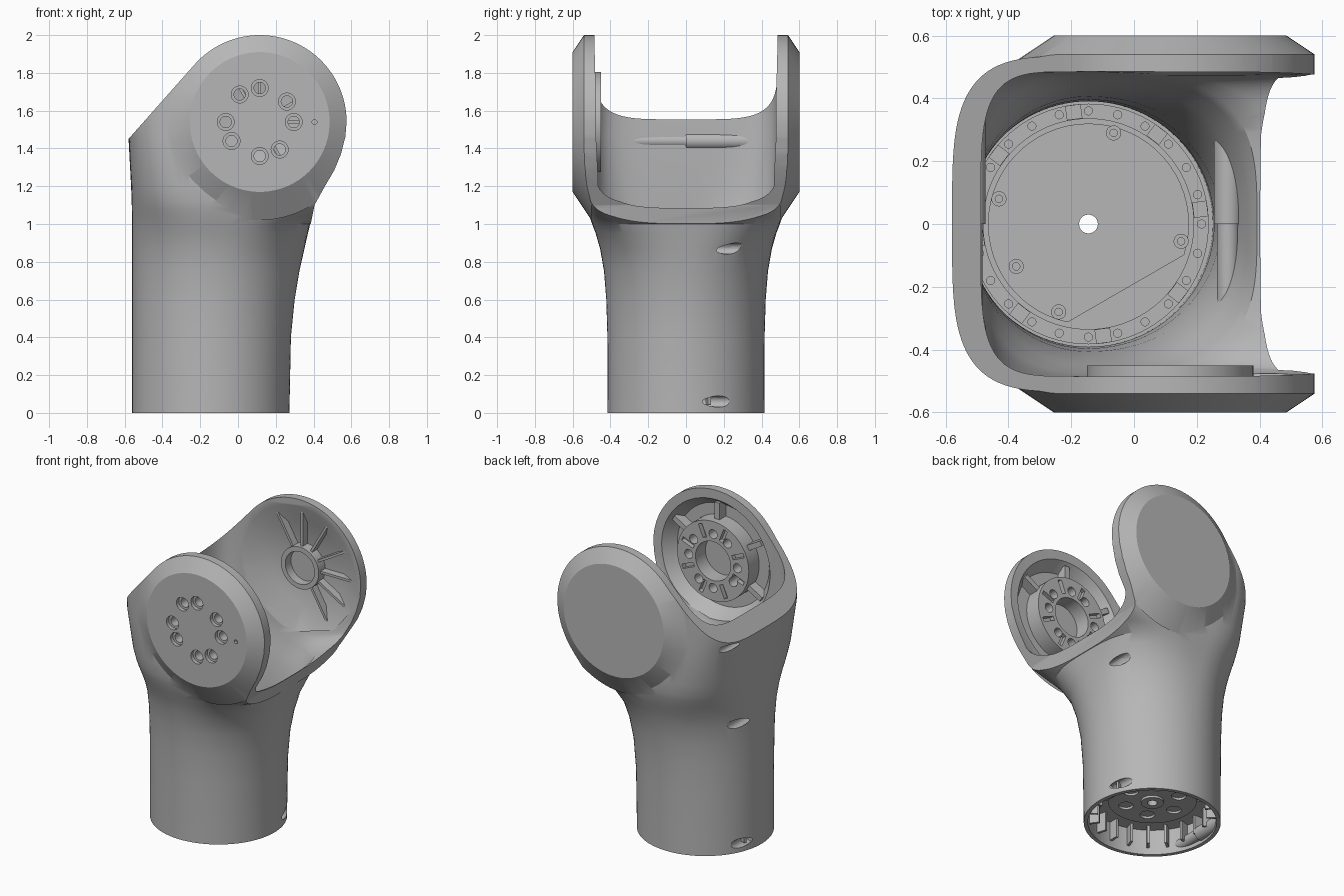
import bpy, bmesh
from math import cos, sin, pi, radians, copysign
from mathutils import Matrix, Vector

cube = bpy.data.objects.get("Cube")
if cube:
    bpy.data.objects.remove(cube, do_unlink=True)

grey = bpy.data.materials.new("light_grey")
grey.use_nodes = True
grey.diffuse_color = (0.47, 0.47, 0.47, 1)
for node in grey.node_tree.nodes:
    if node.type == 'BSDF_PRINCIPLED':
        node.inputs["Base Color"].default_value = grey.diffuse_color
        node.inputs["Roughness"].default_value = 0.6

TX = -0.145                 # tube axis
JX, JZ = 0.115, 1.54        # joint axis
parts = []


def finish(name, bm):
    bmesh.ops.recalc_face_normals(bm, faces=bm.faces)
    me = bpy.data.meshes.new(name)
    bm.to_mesh(me)
    bm.free()
    me.materials.append(grey)
    ob = bpy.data.objects.new(name, me)
    bpy.context.collection.objects.link(ob)
    parts.append(ob)
    return ob


def loft(name, sections, closed, n=96):
    """Skin superellipses (z, left, right, half depth, left power, right power)."""
    bm = bmesh.new()
    rings = []
    for z, left, right, b, pl, pr in sections:
        ring = []
        for i in range(n):
            c, s = cos(2 * pi * i / n), sin(2 * pi * i / n)
            a, p = (right - TX, pr) if c > 0 else (TX - left, pl)
            ring.append(bm.verts.new((TX + a * copysign(abs(c) ** (2 / p), c),
                                      b * copysign(abs(s) ** (2 / p), s), z)))
        rings.append(ring)
    pairs = list(zip(rings, rings[1:]))
    if closed:
        pairs.append((rings[-1], rings[0]))
    else:
        bm.faces.new(rings[0])
        bm.faces.new(rings[-1])
    for lo, hi in pairs:
        for i in range(n):
            j = (i + 1) % n
            bm.faces.new((lo[i], lo[j], hi[j], hi[i]))
    return finish(name, bm)


def prism(name, pts, place, depth):
    """Extrude an outline; place maps 2D points to 3D, depth is the vector."""
    bm = bmesh.new()
    face = bm.faces.new([bm.verts.new(place(*p)) for p in pts])
    out = bmesh.ops.extrude_face_region(bm, geom=[face])
    verts = [v for v in out["geom"] if isinstance(v, bmesh.types.BMVert)]
    bmesh.ops.translate(bm, verts=verts, vec=depth)
    return finish(name, bm)


def cone(name, p0, p1, r0, r1=None, seg=48):
    bm = bmesh.new()
    p0, p1 = Vector(p0), Vector(p1)
    axis = p1 - p0
    turn = axis.to_track_quat('Z', 'Y').to_matrix().to_4x4()
    bmesh.ops.create_cone(bm, cap_ends=True, segments=seg, radius1=r0,
                          radius2=r0 if r1 is None else r1, depth=axis.length,
                          matrix=Matrix.Translation((p0 + p1) / 2) @ turn)
    return finish(name, bm)


def box(name, centre, size, turn):
    bm = bmesh.new()
    bmesh.ops.create_cube(bm, size=1, matrix=turn @ Matrix.Translation(centre)
                          @ Matrix.Diagonal((*size, 1)))
    return finish(name, bm)


def combine(ob, tool, op='DIFFERENCE'):
    mod = ob.modifiers.new("cut", 'BOOLEAN')
    mod.operation, mod.solver, mod.object = op, 'EXACT', tool
    bpy.context.view_layer.objects.active = ob
    bpy.ops.object.modifier_apply(modifier=mod.name)
    parts.remove(tool)
    bpy.data.objects.remove(tool, do_unlink=True)


def joint(r, angle, y):
    """Point at a radius and angle around the joint axis."""
    return (JX + r * cos(angle), y, JZ + r * sin(angle))


def about_joint(deg):
    return Matrix.Translation((JX, 0, JZ)) @ Matrix.Rotation(-radians(deg), 4, 'Y')


def about_tube(deg):
    return Matrix.Translation((TX, 0, 0)) @ Matrix.Rotation(radians(deg), 4, 'Z')


# Hollow shell: round tube flaring into a deep fork (height, outer skin, inner skin)
wall = [
    (0, (-.56, .272, .415, 2, 2), (-.535, .247, .39, 2, 2)),
    (.4, (-.56, .28, .416, 2, 2), (-.535, .255, .391, 2, 2)),
    (.6, (-.56, .30, .422, 2, 2), (-.53, .275, .396, 2, 2)),
    (.75, (-.56, .325, .434, 2, 2.1), (-.528, .30, .406, 2, 2.1)),
    (.87, (-.56, .352, .455, 2.05, 2.3), (-.524, .325, .425, 2.05, 2.3)),
    (.95, (-.56, .37, .478, 2.15, 2.8), (-.52, .348, .443, 2.15, 2.5)),
    (1.0, (-.56, .382, .497, 2.25, 3.2), (-.517, .362, .457, 2.25, 2.8)),
    (1.04, (-.561, .46, .51, 2.35, 3.7), (-.514, .374, .466, 2.35, 3)),
    (1.08, (-.562, .58, .522, 2.5, 4), (-.511, .392, .474, 2.5, 3.3)),
    (1.12, (-.563, .72, .53, 2.65, 4), (-.508, .48, .48, 2.7, 3.6)),
    (1.2, (-.566, .9, .535, 3, 4), (-.503, .75, .485, 3.1, 4.5)),
    (1.46, (-.58, .95, .535, 3.8, 4), (-.488, .9, .485, 4.5, 6)),
    (2.2, (-.59, .95, .535, 4, 4), (-.486, .9, .485, 5, 6))]
outer = [(z, *o) for z, o, i in wall]
inner = [(z, *i) for z, o, i in wall]
middle = [[(a + b) / 2 for a, b in zip(o, i)] for o, i in zip(outer, inner)]
body = loft("fork_housing", outer + inner[::-1], True)

# Chamfered round cheeks on both arms
for s in (-1, 1):
    combine(body, cone("cheek", (JX, s * .5, JZ), (JX, s * .6, JZ), .52, .37, 96), 'UNION')

# Side outline: slanted back, round lobe, narrow neck
lobe = [joint(.46, radians(138 - 3 * i), 0)[::2] for i in range(47)]
outline = [(-.8, -.2), (-.8, 1.2), (-.58, 1.45)] + lobe + [
    (.568, 1.46), (.545, 1.37), (.51, 1.285), (.46, 1.2), (.405, 1.1), (.385, 1.0),
    (.4, .95), (.5, .9), (.5, -.2)]
combine(body, prism("outline", outline, lambda x, z: (x, -1, z), (0, 2, 0)), 'INTERSECT')

# Dished pockets inside both arms
combine(body, cone("front_pocket", (JX, -.475, JZ), (JX, -.56, JZ), .405, .34, 64))
combine(body, cone("rear_pocket", (JX, .475, JZ), (JX, .56, JZ), .43, .28, 64))

# Tangential screw holes that break out of the wall as ovals, with bosses inside
for x, z, r, length in ((.234, .06, .03, .25), (-.521, .06, .03, .25), (.3, .87, .03, .37),
                        (-.518, .87, .03, .37), (-.55, 1.44, .022, .37)):
    inset = .032 if z > 1 else 0
    boss = cone("screw_boss", (x + inset, 0, z), (x + inset, length, z), .045)
    tail = cone("boss_tail", (x + inset, -length, z), (x + inset, .01, z), .036)
    for ob in (boss, tail):
        combine(ob, loft("core", middle, False), 'INTERSECT')
    for ob in (body, boss):
        combine(ob, cone("screw_hole", (x, .06, z), (x, .6, z), r, seg=24))

# Drive hub inside the front arm, with a central bore
hub = cone("drive_hub", (JX, -.565, JZ), (JX, -.45, JZ), .265, seg=64)
combine(hub, cone("bore", (JX, -.555, JZ), (JX, -.4, JZ), .13))
for i in range(8):
    combine(hub, box("slot", (.2, -.45, 0), (.09, .06, .028), about_joint(45 * i + 22)))

# Counterbored bolt holes through the front cheek and the hub
for deg in (0, 37, 90, 126, 180, 214, 270, 306):
    a = radians(deg)
    combine(body, cone("counterbore", joint(.18, a, -.65), joint(.18, a, -.575), .045, seg=24))
    for ob in (body, hub):
        combine(ob, cone("bolt_hole", joint(.18, a, -.65), joint(.18, a, -.4), .03, seg=24))
combine(body, cone("pin_hole", joint(.29, 0, -.65), joint(.29, 0, -.58), .013, seg=16))

# Tabs around the drive hub
for deg in range(30, 250, 60):
    box("hub_tab", (.315, -.528, 0), (.12, .07, .035), about_joint(deg))

# Bearing ring and radial ribs inside the rear arm
ring = cone("bearing_ring", (JX, .565, JZ), (JX, .49, JZ), .14)
combine(ring, cone("ring_bore", (JX, .55, JZ), (JX, .4, JZ), .108))
for deg in range(-60, 121, 30):
    box("arm_rib", (.26, .535, 0), (.26, .05, .016), about_joint(deg))

# Floor plate near the bottom of the tube, with a rim and a cable hole
floor = cone("floor_plate", (TX, 0, .17), (TX, 0, .21), .4, seg=96)
rim = cone("floor_rim", (TX, 0, .2), (TX, 0, .235), .383, seg=96)
combine(rim, cone("rim_bore", (TX, 0, .1), (TX, 0, .3), .335, seg=96))
for i in range(24):
    a = radians(15 * i)
    px, py = TX + .36 * cos(a), .36 * sin(a)
    combine(rim, cone("rim_hole", (px, py, .22), (px, py, .25), .013, seg=12))
    if i % 3 == 0:
        box("rim_pad", (.359, 0, .23), (.046, .05, .03), about_tube(15 * i + 7.5))

# Screw posts on the floor
for x, y in ((-.065, .29), (.15, -.055), (-.24, -.28), (-.375, -.135), (-.43, .08)):
    post = cone("floor_post", (x, y, .2), (x, y, .23), .024, seg=20)
    combine(post, cone("post_hole", (x, y, .215), (x, y, .25), .012, seg=12))

# Stepped cover on the floor, cut off along one chord
cover = [(TX + .32 * cos(a), .32 * sin(a)) for a in [radians(-18 + 6 * i) for i in range(47)]]
step = prism("floor_cover", cover, lambda x, y: (x, y, .205), (0, 0, .012))

# Underside: disc with holes, collar and wall fins
disc = cone("lower_disc", (TX, 0, .175), (TX, 0, .15), .27, seg=64)
for i in range(6):
    a = radians(60 * i)
    px, py = TX + .17 * cos(a), .17 * sin(a)
    combine(disc, cone("disc_hole", (px, py, .1), (px, py, .165), .045, seg=20))
collar = cone("lower_collar", (TX, 0, .16), (TX, 0, .135), .07, seg=32)
for ob in (floor, step, disc, collar):
    combine(ob, cone("cable_hole", (TX, 0, 0), (TX, 0, .3), .03, seg=24))
for i in range(20):
    box("wall_fin", (.365, 0, .11), (.07, .016, .13), about_tube(18 * i))

# Smooth shading with crisp edges
bpy.ops.object.select_all(action='DESELECT')
for ob in parts:
    ob.select_set(True)
bpy.context.view_layer.objects.active = body
bpy.ops.object.shade_smooth_by_angle(angle=radians(30))
